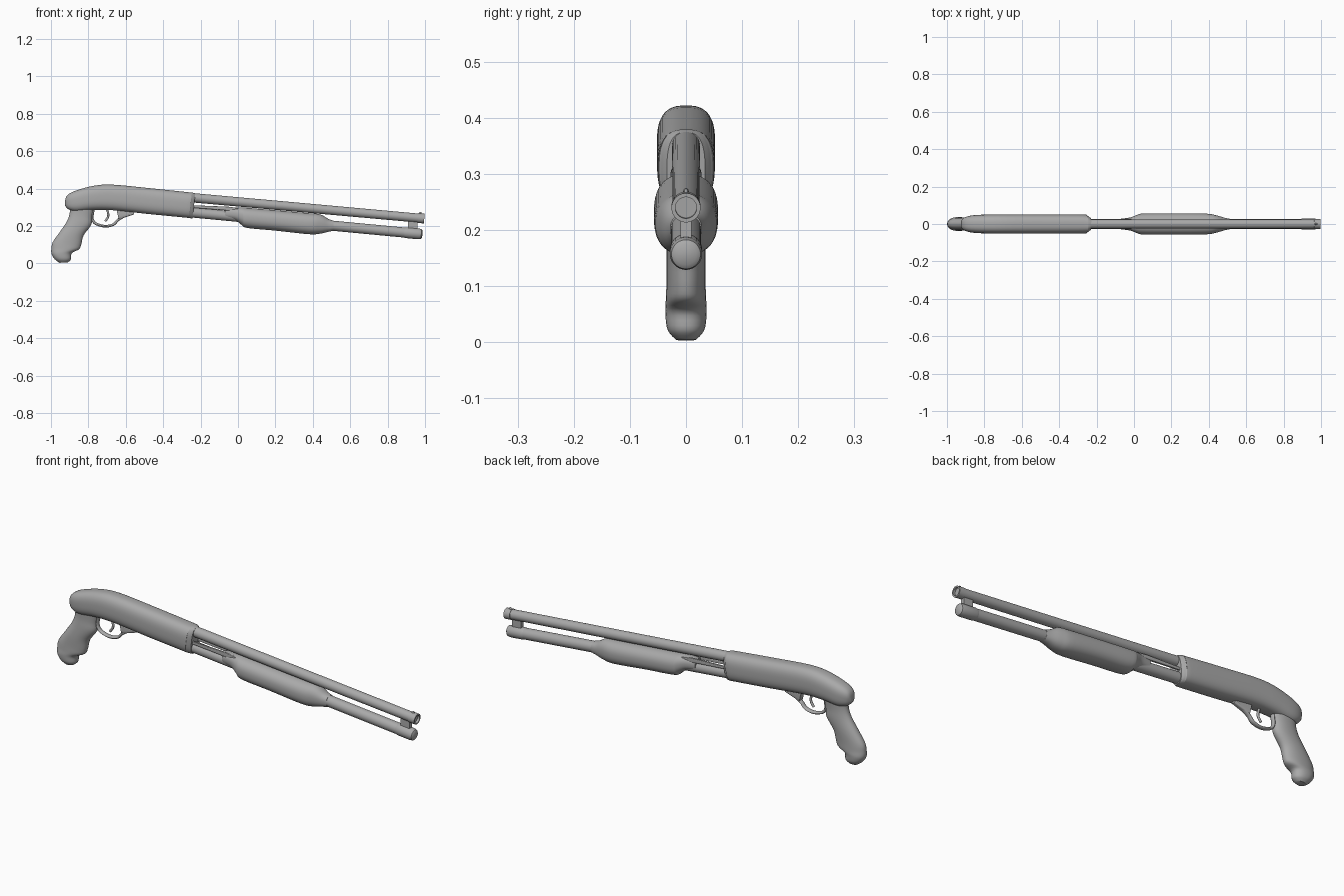
import bpy, bmesh, math
from mathutils import Vector

if "Cube" in bpy.data.objects:
    bpy.data.objects.remove(bpy.data.objects["Cube"])

GREY = (0.4, 0.4, 0.4, 1)
mat = bpy.data.materials.new("plain grey")
mat.use_nodes = True
mat.diffuse_color = GREY
bsdf = mat.node_tree.nodes["Principled BSDF"]
bsdf.inputs["Base Color"].default_value = GREY
bsdf.inputs["Roughness"].default_value = 0.6


def catmull(a, b, c, d, t):
    return 0.5 * (2 * b + (c - a) * t + (2 * a - 5 * b + 4 * c - d) * t * t
                  + (3 * b - a - 3 * c + d) * t ** 3)


def loft(name, sections, power=2.0, steps=1, sides=32, y=0.0):
    """Skin superellipse rings; a section is (x1, z1, x2, z2, half width)."""
    n = len(sections)
    rows = []
    for i in range(n - 1):
        quad = [sections[max(0, min(n - 1, i + k))] for k in (-1, 0, 1, 2)]
        for s in range(steps):
            rows.append([catmull(*v, s / steps) for v in zip(*quad)])
    rows.append(sections[-1])
    bm = bmesh.new()
    rings = []
    for x1, z1, x2, z2, w in rows:
        top, low = Vector((x1, 0, z1)), Vector((x2, 0, z2))
        mid, arm = (top + low) / 2, (top - low) / 2
        ring = []
        for k in range(sides):
            a = 2 * math.pi * (k + 0.5) / sides
            c, s = math.cos(a), math.sin(a)
            u = math.copysign(abs(c) ** (2 / power), c)
            v = math.copysign(abs(s) ** (2 / power), s)
            ring.append(bm.verts.new(mid + arm * u + Vector((0, y + w * v, 0))))
        rings.append(ring)
    for p, q in zip(rings, rings[1:]):
        for k in range(sides):
            j = (k + 1) % sides
            bm.faces.new((p[k], p[j], q[j], q[k]))
    bm.faces.new(rings[0])
    bm.faces.new(rings[-1])
    bmesh.ops.recalc_face_normals(bm, faces=bm.faces)
    me = bpy.data.meshes.new(name)
    bm.to_mesh(me)
    bm.free()
    me.materials.append(mat)
    ob = bpy.data.objects.new(name, me)
    bpy.context.collection.objects.link(ob)
    bpy.ops.object.select_all(action='DESELECT')
    ob.select_set(True)
    bpy.context.view_layer.objects.active = ob
    bpy.ops.object.shade_smooth_by_angle(angle=math.radians(40))
    return ob


def tube(name, z0, slope, stations):
    """Round tube on a sloping axis; stations are (x, radius)."""
    loft(name, [(x + r * slope, z0 - slope * x + r, x - r * slope, z0 - slope * x - r, r)
                for x, r in stations])


def bent_rod(name, points, radius, widen):
    cu = bpy.data.curves.new(name, 'CURVE')
    cu.dimensions = '3D'
    cu.bevel_depth = radius
    cu.bevel_resolution = 3
    cu.use_fill_caps = True
    sp = cu.splines.new('BEZIER')
    sp.bezier_points.add(len(points) - 1)
    for bp, (x, z) in zip(sp.bezier_points, points):
        bp.co = (x, 0, z)
        bp.handle_left_type = bp.handle_right_type = 'AUTO'
    cu.materials.append(mat)
    ob = bpy.data.objects.new(name, cu)
    ob.scale.y = widen
    bpy.context.collection.objects.link(ob)


# Rounded body
loft("receiver", [
    (-.926, .325, -.926, .31, .012), (-.915, .362, -.905, .288, .032),
    (-.87, .388, -.86, .277, .046), (-.77, .415, -.78, .285, .051),
    (-.67, .421, -.67, .284, .052), (-.47, .402, -.48, .264, .052),
    (-.27, .381, -.285, .245, .051), (-.245, .379, -.262, .242, .046),
    (-.228, .374, -.243, .24, .034)], power=2.7, steps=4, sides=40)

# Pistol grip with a hooked heel
loft("grip", [
    (-.765, .31, -.9, .315, .032), (-.78, .25, -.9, .27, .03),
    (-.785, .205, -.915, .225, .033), (-.825, .15, -.955, .165, .035),
    (-.838, .1, -.99, .115, .035), (-.85, .075, -.998, .08, .036),
    (-.888, .055, -.997, .05, .037), (-.893, .022, -.98, .022, .033),
    (-.91, .005, -.955, .003, .018)], power=2.2, steps=4)

# Upper barrel with a collar and shallow bore
tube("barrel", .329, .09, [(-.25, .025), (.962, .024), (.962, .026),
                           (.996, .026), (.996, .019), (.985, .019)])

# Lower tube with a rounded end cap
tube("magazine_tube", .249, .0945, [(-.25, .027), (.9, .027)])
tube("tube_cap", .249, .0945, [(.89, .027), (.9, .029), (.965, .029),
                               (.98, .026), (.986, .018)])

# Sliding fore-end, tapered at both ends
loft("fore_end", [
    (-.07, .298, -.07, .238, .028), (-.02, .299, -.015, .23, .036),
    (.02, .3, .02, .205, .05), (.05, .297, .05, .189, .056),
    (.2, .284, .2, .175, .057), (.38, .268, .375, .156, .056),
    (.44, .262, .435, .158, .047), (.485, .237, .48, .168, .034),
    (.51, .229, .51, .174, .028)], power=2.3, steps=4, sides=40)

# Action bars linking fore-end and body
for side, name in ((1, "left_action_bar"), (-1, "right_action_bar")):
    loft(name, [(-.25, .311, -.25, .298, .004), (-.05, .303, -.05, .282, .006),
                (.06, .288, .06, .27, .006)], power=5, y=side * .022)

# Spacer and bead at the muzzle
loft("muzzle_spacer", [(.91, .235, .91, .175, .01), (.96, .23, .96, .17, .01)], power=6)
loft("front_bead", [(.965, .268, .965, .26, .003), (.972, .275, .972, .26, .005),
                    (.98, .274, .98, .26, .003)], steps=3, sides=16)

# Trigger, guard loop and the guard's front lug
bent_rod("trigger_guard", [(-.775, .285), (-.775, .228), (-.748, .207),
                           (-.67, .206), (-.638, .235), (-.57, .269)], .007, 1.7)
loft("guard_lug", [(-.65, .29, -.638, .235, .014), (-.56, .28, -.555, .262, .01)], power=4)
bent_rod("trigger", [(-.7, .29), (-.694, .252), (-.71, .225)], .006, 1.0)
